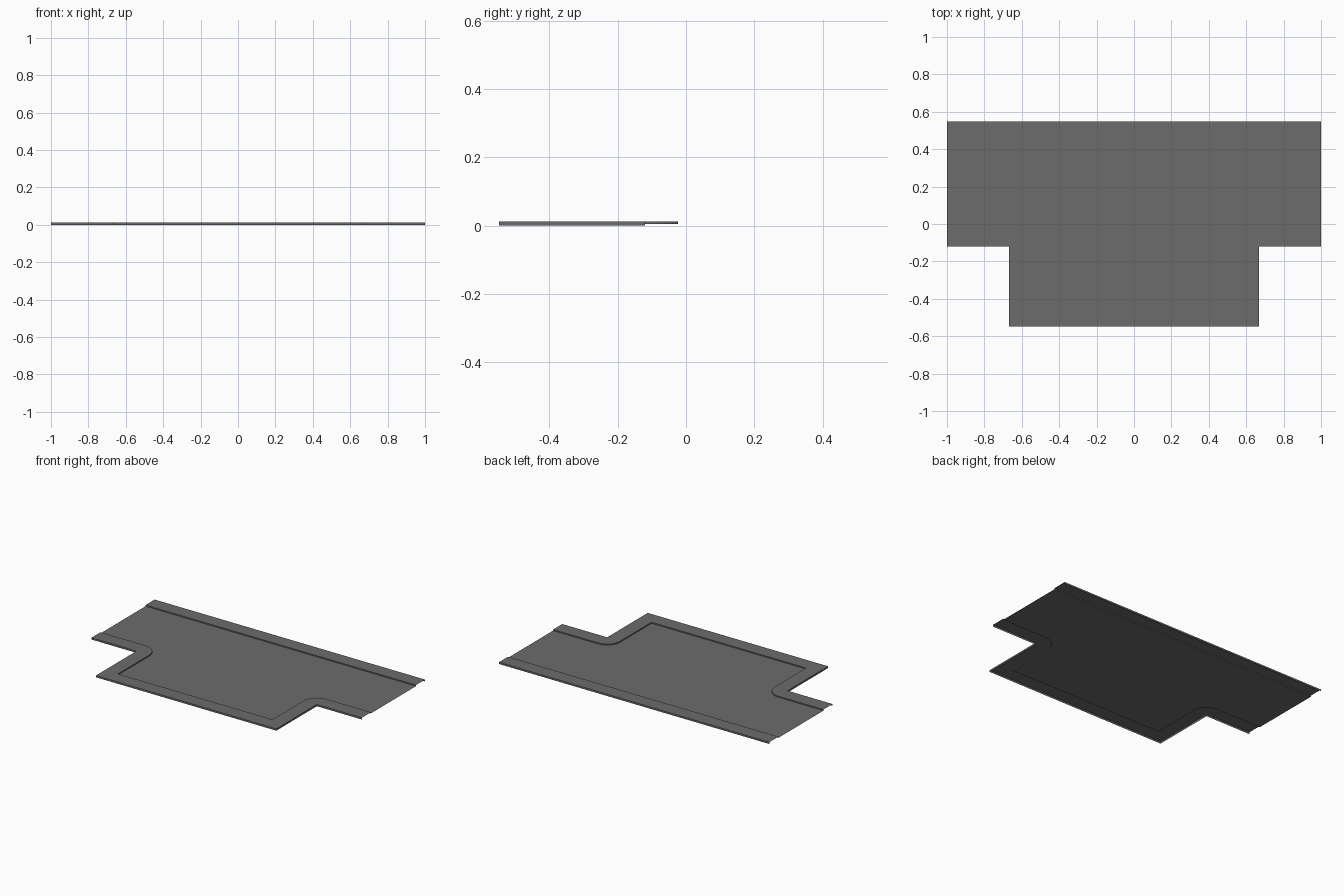
import bpy, bmesh, math

if "Cube" in bpy.data.objects:
    bpy.data.objects.remove(bpy.data.objects["Cube"])

TOP, ROAD = 0.012, 0.0045     # pavement and road heights
W = 0.096                     # pavement width
SX, AY, BY = 0.667, -0.12, 0.548   # stem half width, arm front edge, half depth

mat = bpy.data.materials.new("asphalt grey")
mat.diffuse_color = (0.15, 0.15, 0.15, 1)
mat.use_nodes = True
mat.node_tree.nodes["Principled BSDF"].inputs["Base Color"].default_value = mat.diffuse_color


def make(name, faces):
    bm = bmesh.new()
    for pts in faces:
        uniq = [p for i, p in enumerate(pts) if p != pts[i - 1]]
        if len(uniq) > 2:
            bm.faces.new([bm.verts.new(p) for p in uniq])
    bmesh.ops.remove_doubles(bm, verts=bm.verts, dist=1e-5)
    bm.normal_update()
    # horizontal sheets face up
    for f in bm.faces:
        if f.normal.z < -0.5:
            f.normal_flip()
    bmesh.ops.triangulate(bm, faces=[f for f in bm.faces if len(f.verts) > 4])
    me = bpy.data.meshes.new(name)
    bm.to_mesh(me)
    bm.free()
    me.materials.append(mat)
    bpy.context.collection.objects.link(bpy.data.objects.new(name, me))


def wall(a, b, z0, z1):
    return [(*a, z0), (*b, z0), (*b, z1), (*a, z1)]


def pavement(name, path):
    """path: (outer, inner) pairs, outer edge on the left of travel"""
    faces = []
    for (o0, i0), (o1, i1) in zip(path, path[1:]):
        faces.append([(*p, TOP) for p in (i0, o0, o1, i1)])
        faces.append(wall(i0, i1, ROAD, TOP))      # kerb to the road
        if o0 != o1:
            faces.append(wall(o1, o0, 0, TOP))     # outer skirt
    make(name, faces)


# front pavement: right arm, rounded kerb, stem; then mirrored
half = [((1, AY), (1, AY + W))]
N = 8
for k in range(N + 1):
    a = math.pi / 2 * (1 + k / N)
    half.append(((SX, AY), (SX + W * math.cos(a), AY + W * math.sin(a))))
half.append(((SX, -BY), (SX - W, -BY + W)))
mirror = [tuple((-x, y) for x, y in pair) for pair in reversed(half)]
front = half + mirror
pavement("front_pavement", front)

# straight back pavement
back = [((-1, BY), (-1, BY - W)), ((1, BY), (1, BY - W))]
pavement("back_pavement", back)

# road sheet between the kerbs
make("road", [[(*inner, ROAD) for _, inner in front + back]])
